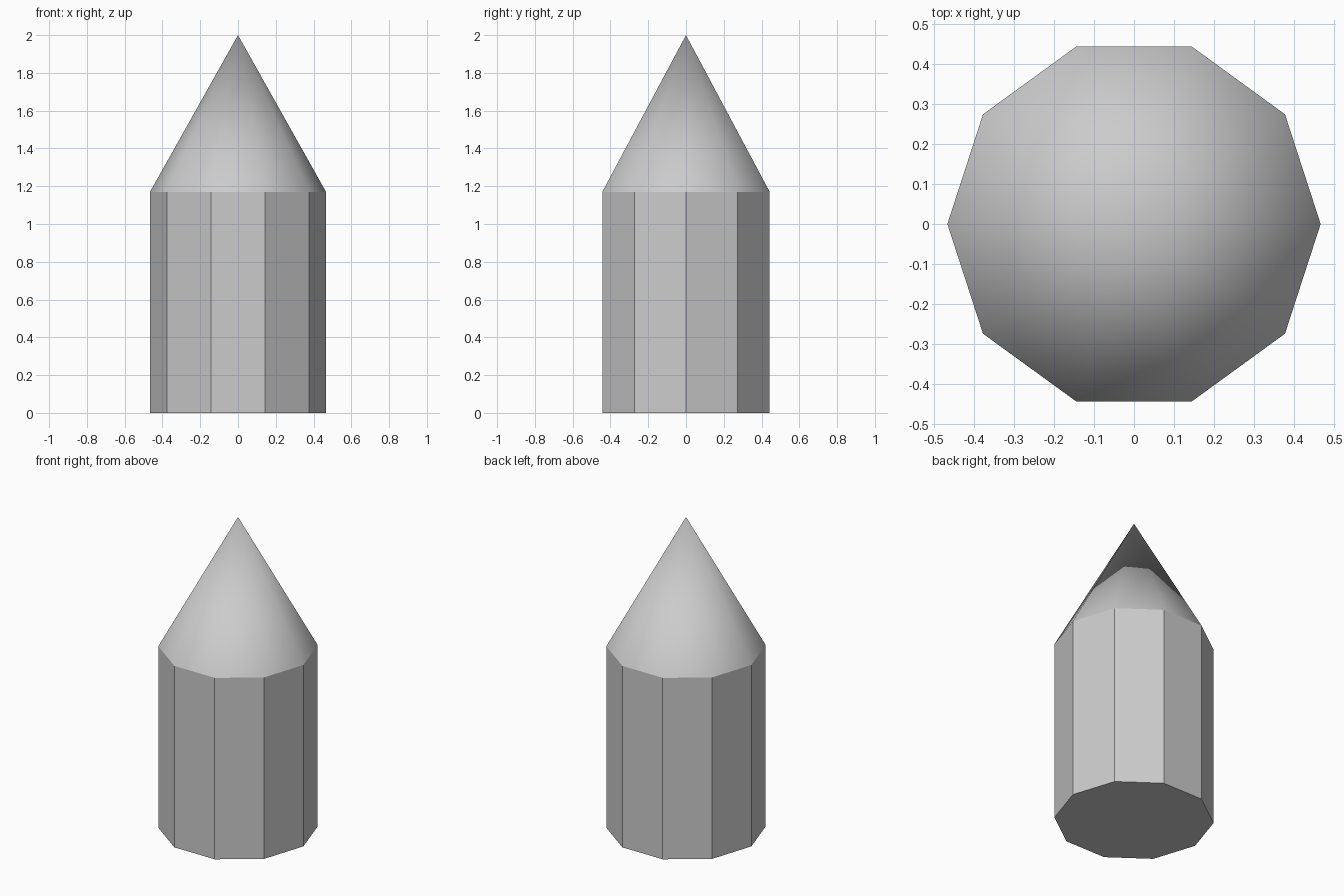
import bpy, bmesh
from math import cos, sin, tau

if "Cube" in bpy.data.objects:
    bpy.data.objects.remove(bpy.data.objects["Cube"])

SIDES, RADIUS, SHOULDER, HEIGHT = 10, 0.466, 1.17, 2.0

bm = bmesh.new()

# Ten-sided body: base polygon with corners on the x axis, extruded up
base = bm.faces.new([bm.verts.new((RADIUS * cos(tau * i / SIDES),
                                   RADIUS * sin(tau * i / SIDES), 0))
                     for i in range(SIDES)])
top = bmesh.ops.extrude_face_region(bm, geom=[base], use_keep_orig=True)["geom"]
bmesh.ops.translate(bm, vec=(0, 0, SHOULDER),
                    verts=[g for g in top if isinstance(g, bmesh.types.BMVert)])

# Pointed tip: poke the top face and raise its centre
cap = [g for g in top if isinstance(g, bmesh.types.BMFace)]
tip = bmesh.ops.poke(bm, faces=cap)
tip["verts"][0].co.z = HEIGHT
bmesh.ops.recalc_face_normals(bm, faces=bm.faces)

# Smooth tip, flat body
for f in bm.faces:
    f.smooth = any(v.co.z > SHOULDER + 0.1 for v in f.verts)

mesh = bpy.data.meshes.new("pointed_post")
bm.to_mesh(mesh)
bm.free()
bpy.context.collection.objects.link(bpy.data.objects.new("pointed_post", mesh))
